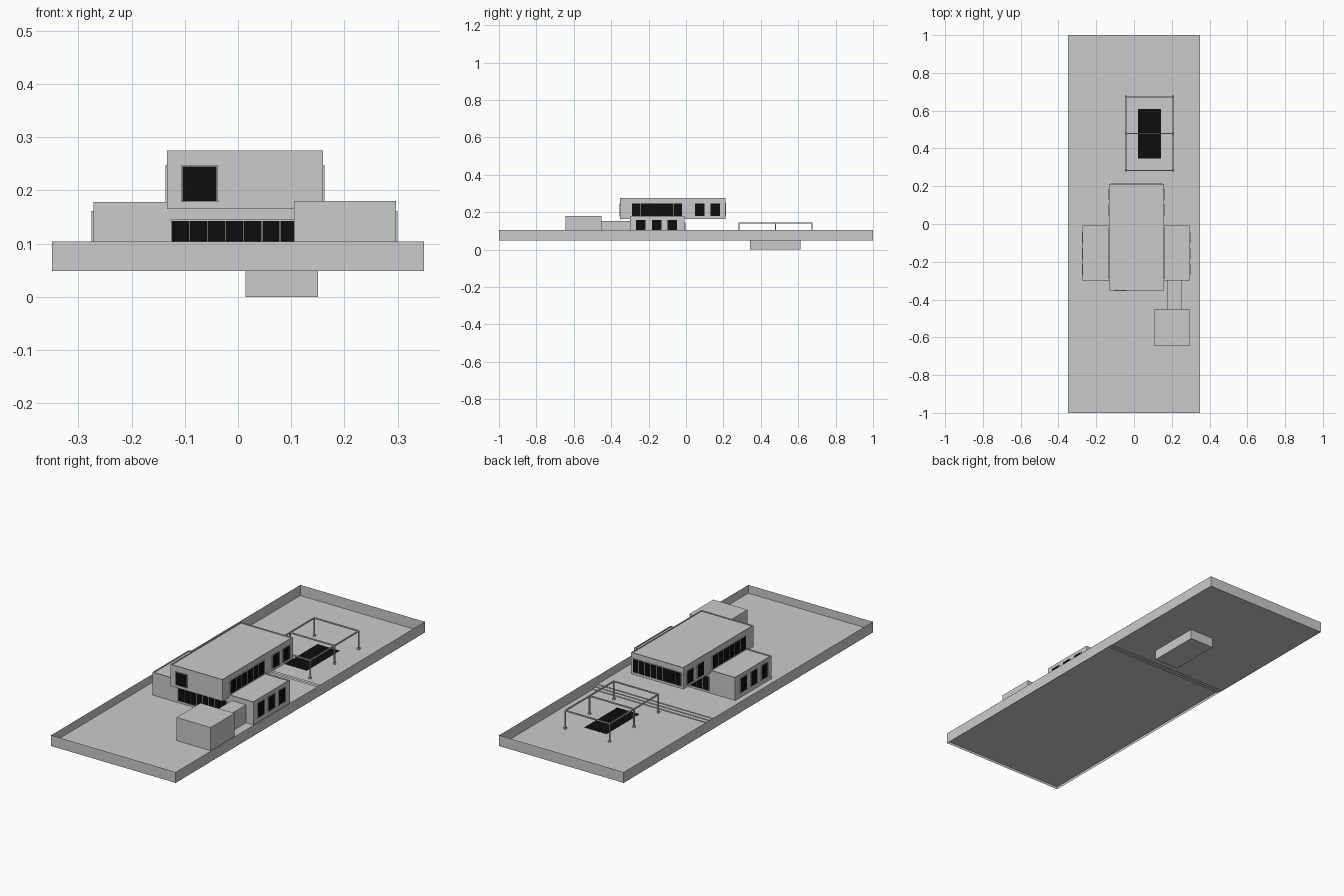
import bpy, bmesh
from mathutils import Vector

if "Cube" in bpy.data.objects:
    bpy.data.objects.remove(bpy.data.objects["Cube"])

black = bpy.data.materials.new("dark_glass")
black.diffuse_color = (0.004, 0.004, 0.004, 1)
black.use_nodes = True
black.node_tree.nodes["Principled BSDF"].inputs["Base Color"].default_value = black.diffuse_color


def finish(name, bm, mat=None):
    me = bpy.data.meshes.new(name)
    bm.to_mesh(me)
    bm.free()
    ob = bpy.data.objects.new(name, me)
    bpy.context.collection.objects.link(ob)
    if mat:
        me.materials.append(mat)
    return ob


def add_box(bm, x, y, z):
    vs = bmesh.ops.create_cube(bm, size=1)["verts"]
    for v in vs:
        v.co = Vector([(r[0] + r[1]) / 2 + c * (r[1] - r[0]) for r, c in zip((x, y, z), v.co)])
    return vs


def top_face(bm):
    return max(bm.faces, key=lambda f: f.calc_center_median().z)


def box(name, x, y, z, parapet=0, open_top=False, mat=None):
    bm = bmesh.new()
    add_box(bm, x, y, z)
    if parapet:  # inset the roof and sink it
        f = top_face(bm)
        bmesh.ops.inset_region(bm, faces=[f], thickness=parapet)
        r = bmesh.ops.extrude_discrete_faces(bm, faces=[f])["faces"][0]
        for v in r.verts:
            v.co.z -= 0.004
    if open_top:
        bmesh.ops.delete(bm, geom=[top_face(bm)], context="FACES_ONLY")
    return finish(name, bm, mat)


def sheet(name, points, offset, closed=False):
    """Thin surface: a polyline swept along an offset."""
    bm = bmesh.new()
    a = [bm.verts.new(p) for p in points]
    b = [bm.verts.new(Vector(p) + Vector(offset)) for p in points]
    for i in range(len(a) - (0 if closed else 1)):
        j = (i + 1) % len(a)
        bm.faces.new((a[i], a[j], b[j], b[i]))
    return finish(name, bm)


def window(name, axis, at, out, u0, u1, z0, z1, panes=1):
    """Framed glass on a wall; axis 0 = wall facing x, axis 1 = wall facing y."""
    def put(bm, u, z, depth):
        d = sorted((at - out * 0.001, at + out * depth))
        add_box(bm, *((d, u, z) if axis == 0 else (u, d, z)))
    glass, frame = bmesh.new(), bmesh.new()
    t = 0.002
    put(glass, (u0, u1), (z0, z1), 0.001)
    for z in (z0, z1):
        put(frame, (u0 - t, u1 + t), (z - t / 2, z + t / 2), 0.003)
    for i in range(panes + 1):
        u = u0 + (u1 - u0) * i / panes
        w = t / 2 if i in (0, panes) else 0.0006
        put(frame, (u - w, u + w), (z0, z1), 0.003)
    finish(name + "_glass", glass, black)
    finish(name + "_frame", frame)


# Plot: perimeter wall and stepped ground
sheet("perimeter_wall", [(-.35, -1, .049), (.35, -1, .049), (.35, 1, .049), (-.35, 1, .049)],
      (0, 0, .055), closed=True)
ground = [(-1, .062), (.21, .062), (.21, .058), (.23, .058), (.23, .054),
          (.25, .054), (.25, .05), (1, .05)]
sheet("stepped_ground", [(-.35, y, z) for y, z in ground], (.7, 0, 0))

# House volumes
box("ground_floor", (-.272, .297), (-.30, -.007), (.062, .178), parapet=.007)
box("upper_floor", (-.133, .16), (-.352, .212), (.165, .275), parapet=.006)
box("garage", (.105, .297), (-.643, -.452), (.062, .18))
box("garage_link", (.175, .255), (-.452, -.30), (.062, .153))

# Windows on the front and back
window("upper_front_window", 1, -.352, -1, -.105, -.039, .179, .246)
window("upper_back_window", 1, .212, 1, -.122, .149, .178, .247, 8)
window("lower_front_window", 1, -.30, -1, -.125, .147, .072, .144, 8)
window("lower_back_window", 1, -.007, 1, -.125, .147, .072, .144, 8)

# Windows on both long sides
for side, upper_x, lower_x, out in (("right", .16, .297, 1), ("left", -.133, -.272, -1)):
    window(f"upper_{side}_band", 0, upper_x, out, -.29, -.02, .178, .247, 6)
    for i, y in enumerate((.047, .131)):
        window(f"upper_{side}_window_{i}", 0, upper_x, out, y, y + .053, .178, .247)
    for i in range(3):
        y = -.267 + i * .084
        window(f"lower_{side}_window_{i}", 0, lower_x, out, y, y + .052, .085, .16)

# Pool basin hanging below the ground, with dark water
box("pool_basin", (.014, .15), (.342, .612), (0, .05), open_top=True)
box("pool_water", (.02, .143), (.348, .61), (.0495, .0515), mat=black)

# Pergola: posts with feet, and roof beams
px, py, h = (-.043, .207), (.284, .479, .674), .003
posts, beams = bmesh.new(), bmesh.new()
for y in py:
    add_box(beams, (px[0] - h, px[1] + h), (y - h, y + h), (.140, .146))
    for x in px:
        add_box(posts, (x - h, x + h), (y - h, y + h), (.05, .141))
        add_box(posts, (x - .005, x + .005), (y - .005, y + .005), (.05, .059))
for x in px:
    add_box(beams, (x - h, x + h), (py[0], py[-1]), (.1401, .1459))
finish("pergola_posts", posts)
finish("pergola_beams", beams)
